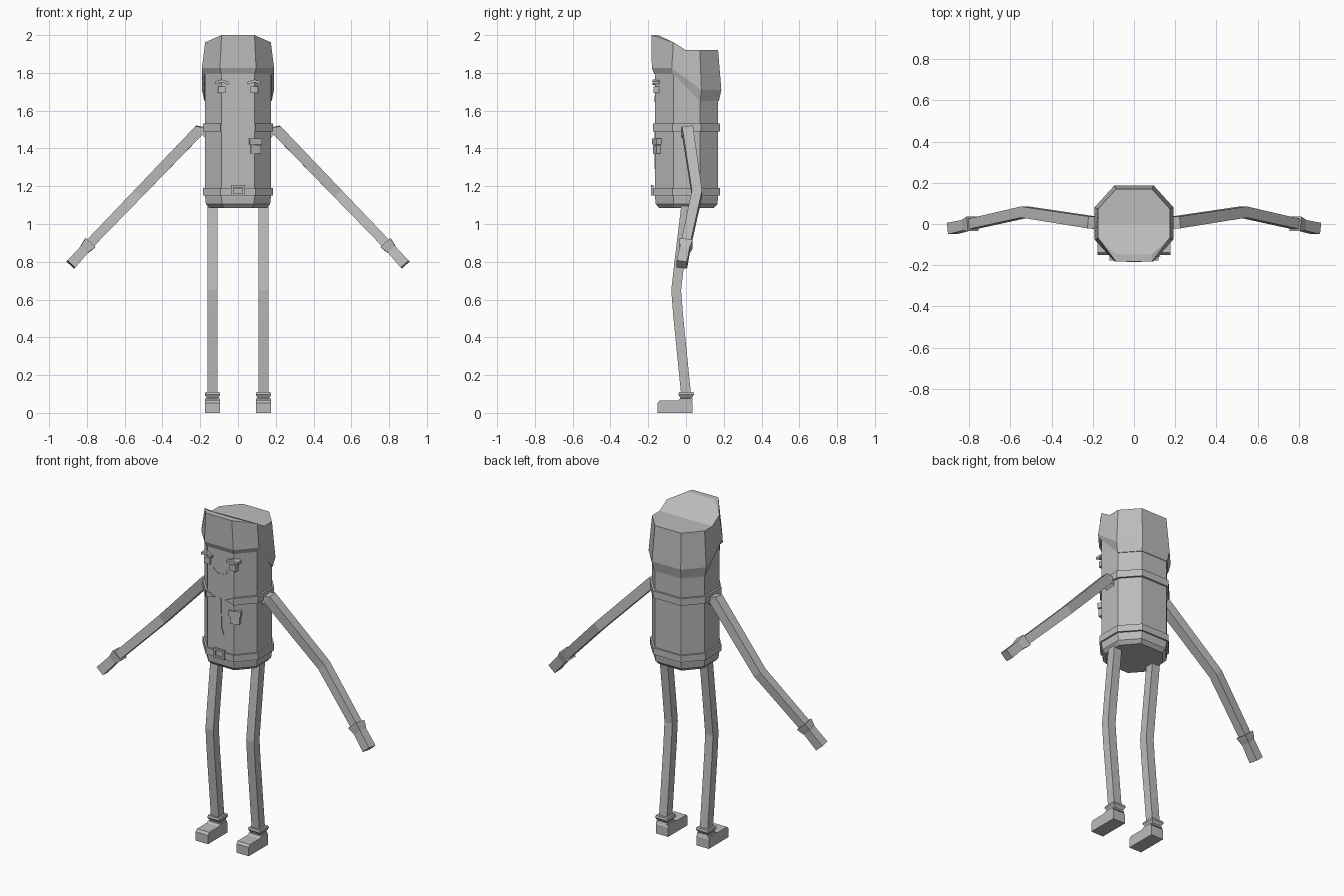
import bpy, bmesh, math
from mathutils import Vector

if "Cube" in bpy.data.objects:
    bpy.data.objects.remove(bpy.data.objects["Cube"])

gray = bpy.data.materials.new("plain gray")
gray.diffuse_color = (0.5, 0.5, 0.5, 1)
gray.use_nodes = True
gray.node_tree.nodes["Principled BSDF"].inputs["Base Color"].default_value = gray.diffuse_color


def make(name, verts, faces):
    me = bpy.data.meshes.new(name)
    me.from_pydata([tuple(v) for v in verts], [], faces)
    bm = bmesh.new()
    bm.from_mesh(me)
    bmesh.ops.recalc_face_normals(bm, faces=bm.faces)
    bm.to_mesh(me)
    bm.free()
    me.materials.append(gray)
    ob = bpy.data.objects.new(name, me)
    bpy.context.collection.objects.link(ob)
    return ob


def loft(name, rings, closed=False):
    """Skin equal rings; cap the ends, or join last ring to first."""
    n, m = len(rings[0]), len(rings)
    verts = [v for r in rings for v in r]
    faces = []
    for i in range(m if closed else m - 1):
        a, b = i * n, (i + 1) % m * n
        faces += [(a + k, a + (k + 1) % n, b + (k + 1) % n, b + k) for k in range(n)]
    if not closed:
        faces += [tuple(range(n))[::-1], tuple(range((m - 1) * n, m * n))]
    return make(name, verts, faces)


def octagon(z, s=0.0):
    """Body outline grown outward by s."""
    a, f, g, h = 0.174 + s, 0.087 + s * .5, 0.07 + s * .5, 0.167 + s
    return [Vector((x, y + 0.003, z)) for x, y in
            ((f, -h), (a, -g), (a, g), (f, h), (-f, h), (-a, g), (-a, -g), (-f, -h))]


def box(name, c, size, rot=0.0):
    x, y, z = (s / 2 for s in size)
    sq = ((-x, -y), (x, -y), (x, y), (-x, y))
    ob = loft(name, [[(p, q, h) for p, q in sq] for h in (-z, z)])
    ob.location, ob.rotation_euler.z = c, rot
    return ob


def tube(name, path, widths, side):
    """Square tube along a path; side fixes its roll."""
    rings = []
    pts = [Vector(p) for p in path]
    for i, p in enumerate(pts):
        t = (pts[min(i + 1, len(pts) - 1)] - pts[max(i - 1, 0)]).normalized()
        u = (Vector(side) - t * t.dot(Vector(side))).normalized()
        v = t.cross(u)
        w = widths[i] / 2
        rings.append([p + u * w + v * w, p - u * w + v * w, p - u * w - v * w, p + u * w - v * w])
    return loft(name, rings)


# Body
loft("body", [octagon(1.085, -.022), octagon(1.105, -.004), octagon(1.14), octagon(1.85)])

# Belt and buckle frame
loft("belt", [octagon(1.15), octagon(1.15, .01), octagon(1.19, .01), octagon(1.19)], True)
for x in (-.03, .03):
    box("buckle_side", (x, -.178, 1.178), (.012, .012, .055))
for z in (1.156, 1.2):
    box("buckle_bar", (0, -.178, z), (.06, .012, .011))

# Collar band, open at the front, with tapering points
band = []
o_in, o_out = octagon(0, -.003), octagon(0, .011)
for i in range(8):
    for_z = (1.49, 1.532)
    p, q = o_in[i], o_out[i]
    band.append([(p.x, p.y, for_z[0]), (q.x, q.y, for_z[0]), (q.x, q.y, for_z[1]), (p.x, p.y, for_z[1])])
loft("collar_band", band)
for s in (-1, 1):
    loft("collar_point", [[(s * x, y, z) for x, z in ((.092, 1.532), (.092, 1.49), (.033, 1.505))]
                          for y in (-.171, -.163)])

# Cap: rim lower at the back, ridged peak at the front
zr = [1.825, 1.825, 1.71, 1.71, 1.71, 1.71, 1.825, 1.825]
zl = [1.795, 1.795, 1.65, 1.65, 1.65, 1.65, 1.795, 1.795]
zt = [2.0, 1.962, 1.92, 1.92, 1.92, 1.92, 1.962, 2.0]
rings = []
for heights, grow in ((zl, -.01), (zl, .004), (zr, .017), (zt, 0)):
    rings.append([Vector((p.x, p.y, z)) for p, z in zip(octagon(0, grow), heights)])
rings[3][0].y = rings[3][7].y = -.183
verts = [v for r in rings for v in r]
verts += [(.174, 0, 1.92), (-.174, 0, 1.92), (.085, -.148, 2), (-.085, -.148, 2)]
faces = [(r * 8 + k, r * 8 + (k + 1) % 8, r * 8 + 8 + (k + 1) % 8, r * 8 + 8 + k)
         for r in range(3) for k in range(8) if not (r == 2 and k in (1, 5))]
faces += [(17, 18, 26, 32, 25), (21, 22, 30, 33, 29),      # sides
          (24, 34, 35, 31), (24, 25, 34), (31, 35, 30),    # peak edge
          (34, 25, 32, 33, 30, 35), (32, 26, 27, 28, 29, 33)]  # crown
make("cap", verts, faces)

# Face
for s in (-1, 1):
    brow = [(.05, 1.752), (.085, 1.765), (.12, 1.755), (.12, 1.74), (.085, 1.75), (.05, 1.737)]
    loft("eyebrow", [[(s * x, y, z) for x, z in brow] for y in (-.178, -.14)])
    box("eye", (s * .085, -.158, 1.71), (.04, .028, .035))
smile = [(.045 * math.cos(a), 1.675 + .03 * math.sin(a))
         for a in (math.pi * (1 + k / 6) for k in range(7))]
loft("mouth", [[(x, -.167, z), (x, -.163, z), (x, -.163, z + .006), (x, -.167, z + .006)] for x, z in smile])

# Shirt opening and chest pocket
loft("shirt_opening", [[(x - .004, -.168, z), (x + .004, -.168, z), (x + .004, -.162, z), (x - .004, -.162, z)]
                       for x, z in ((0, 1.505), (.005, 1.33), (.02, 1.29))])
box("pocket", (.09, -.152, 1.397), (.055, .03, .045), math.radians(20))
box("pocket_flap", (.09, -.153, 1.437), (.068, .034, .032), math.radians(20))

for s in (-1, 1):
    # Arms
    sh, el, wr, tip = [Vector((s * x, y, z)) for x, y, z in
                       ((.205, .008, 1.497), (.53, .058, 1.16), (.80, -.003, .88), (.885, -.022, .785))]
    tube("arm", [(s * .15, .005, 1.475), sh, el, wr], (.065, .058, .054, .05), (0, 1, 0))
    d = (tip - wr).normalized()
    tube("glove", [wr - d * .025, wr, wr + d * .022, tip], (.07, .062, .052, .056), (0, 1, 0))
    # Legs
    x = s * .135
    tube("leg", [(x, .005, 1.13), (x, -.035, .80), (x, -.052, .65), (x, -.042, .52), (x, .003, .07)],
         (.052, .052, .052, .052, .052), (1, 0, 0))
    # Shoes: extruded side profile plus flared cuff
    prof = [(-.15, 0), (.035, 0), (.035, .055), (.025, .075), (-.03, .075), (-.045, .066), (-.138, .066), (-.15, .053)]
    loft("shoe", [[(x + w, y, z) for y, z in prof] for w in (-.041, .041)])
    loft("shoe_cuff", [[(x + i * w, .001 + j * w, z) for i, j in ((-1, -1), (1, -1), (1, 1), (-1, 1))]
                       for z, w in ((.065, .036), (.08, .031), (.097, .041), (.11, .038))])
